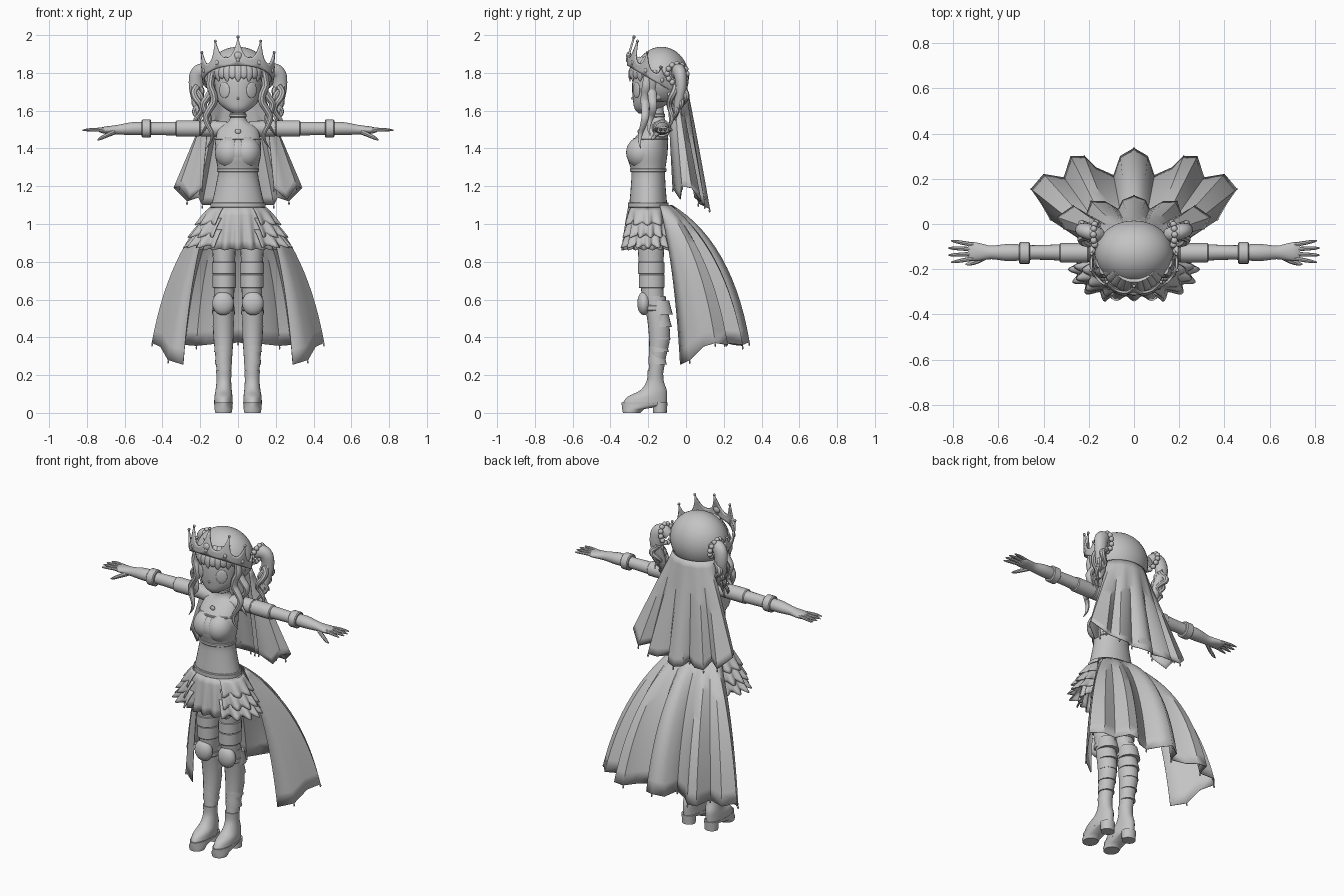
import bpy, bmesh, math
from math import sin, cos, pi, radians
from mathutils import Vector, Matrix

cube = bpy.data.objects.get("Cube")
if cube:
    bpy.data.objects.remove(cube, do_unlink=True)

grey = bpy.data.materials.new("plain grey")
grey.use_nodes = True
grey.diffuse_color = (.55, .55, .55, 1)
grey.node_tree.nodes["Principled BSDF"].inputs["Base Color"].default_value = grey.diffuse_color
X, Y, Z = Vector((1, 0, 0)), Vector((0, 1, 0)), Vector((0, 0, 1))
made = []


def finish(name, bm, mirror=False, solid=0):
    """Turn a bmesh into an object with optional mirror and thickness."""
    bmesh.ops.recalc_face_normals(bm, faces=bm.faces)
    mesh = bpy.data.meshes.new(name)
    bm.to_mesh(mesh)
    bm.free()
    mesh.materials.append(grey)
    obj = bpy.data.objects.new(name, mesh)
    bpy.context.collection.objects.link(obj)
    if mirror:
        obj.modifiers.new("mirror", 'MIRROR')
    if solid:
        thick = obj.modifiers.new("thickness", 'SOLIDIFY')
        thick.thickness, thick.offset = solid, 0
    made.append(obj)


def sheet(name, rows, closed=False, cap=False, mirror=False, solid=0):
    """Skin a grid of points."""
    bm = bmesh.new()
    grid = [[bm.verts.new(p) for p in row] for row in rows]
    n = len(grid[0])
    for a, b in zip(grid, grid[1:]):
        for i in range(n if closed else n - 1):
            j = (i + 1) % n
            bm.faces.new((a[i], a[j], b[j], b[i]))
    if cap:
        bm.faces.new(grid[0])
        bm.faces.new(grid[-1])
    finish(name, bm, mirror, solid)


def spline(points, sub):
    p = [Vector(q) for q in points]
    out = []
    for i in range(len(p) - 1):
        a, b, c, d = p[max(i - 1, 0)], p[i], p[i + 1], p[min(i + 2, len(p) - 1)]
        for k in range(sub):
            t = k / sub
            out.append((b * 2 + (c - a) * t + (a * 2 - b * 5 + c * 4 - d) * t * t
                        + (b * 3 - a - c * 3 + d) * t ** 3) / 2)
    return out + [p[-1]]


def sweep(name, points, axis=None, ref=X, n=20, sub=4, mirror=False):
    """Elliptical rings (x, y, z, radius along ref, other radius) along a path."""
    pts = spline(points, sub)
    rows = []
    for i, p in enumerate(pts):
        ahead, behind = pts[min(i + 1, len(pts) - 1)], pts[max(i - 1, 0)]
        t = axis or (Vector(ahead[:3]) - Vector(behind[:3])).normalized()
        u = (ref - t * ref.dot(t)).normalized()
        v = t.cross(u)
        ra, rb = max(p[3], .001), max(p[4], .001)
        rows.append([Vector(p[:3]) + u * ra * cos(k * 2 * pi / n) + v * rb * sin(k * 2 * pi / n)
                     for k in range(n)])
    sheet(name, rows, True, True, mirror)


def balls(name, places, size, mirror=False, turn=0, seg=16):
    """Ellipsoids of one size at several places."""
    bm = bmesh.new()
    for place in places:
        m = Matrix.Translation(place) @ Matrix.Rotation(turn, 4, 'Z') @ Matrix.Diagonal((*size, 1))
        bmesh.ops.create_uvsphere(bm, u_segments=seg, v_segments=seg // 2 + 2, radius=1, matrix=m)
    finish(name, bm, mirror)


def band(name, x, y, z, rx, ry, h, mirror=False):
    e = .004
    sweep(name, [(x, y, z, rx - e, ry - e), (x, y, z + e, rx, ry), (x, y, z + h - e, rx, ry),
                 (x, y, z + h, rx - e, ry - e)], Z, sub=1, n=28, mirror=mirror)


# Head, hair and face
sweep("head", [(0, -.228, 1.585, .025, .022), (0, -.207, 1.61, .068, .065), (0, -.18, 1.65, .107, .1),
               (0, -.165, 1.71, .12, .12), (0, -.155, 1.78, .125, .125), (0, -.15, 1.86, .1, .1)], Z, n=32)
hair = bmesh.new()
shape = Matrix.Translation((0, -.13, 1.775)) @ Matrix.Diagonal((.17, .142, .16, 1))
bmesh.ops.create_uvsphere(hair, u_segments=48, v_segments=32, radius=1, matrix=shape)
gone = [f for f in hair.faces if (c := f.calc_center_median()).z < 1.65 or (c.y < -.19 and c.z < 1.79)]
bmesh.ops.delete(hair, geom=gone, context='FACES')
finish("hair_cap", hair, solid=.006)
for i in range(-5, 6):
    a = i * radians(13)
    s, c = sin(a), cos(a)
    tip = 1.755 + .014 * (i % 2)
    sweep("fringe_lock", [(.1 * s, -.15 - .1 * c, 1.88, .02, .01), (.135 * s, -.16 - .13 * c, 1.82, .022, .01),
                          (.137 * s, -.16 - .137 * c, 1.785, .02, .008), (.13 * s, -.16 - .136 * c, tip, .004, .002)],
          ref=Vector((c, s, 0)), n=10)
balls("ears", [(.125, -.15, 1.69)], (.015, .028, .035), True)
balls("eyes", [(.072, -.262, 1.708)], (.032, .008, .042), True, radians(32), 24)
balls("nose", [(0, -.283, 1.665)], (.006, .008, .007))
balls("mouth", [(0, -.267, 1.632)], (.012, .004, .003))

# Long wavy locks beside the face
for k, (x0, y0, y1, low) in enumerate([(.135, -.2, -.24, 1.4), (.15, -.17, -.19, 1.47)]):
    path = []
    for i in range(11):
        t = i / 10
        wave = .02 * sin(t * 13 + k) * min(1, t * 3)
        r = .023 * (1 - t ** 3) + .002
        path.append((x0 + .025 * t + wave, y0 + (y1 - y0) * t + .012 * cos(t * 11) * t,
                     1.81 + (low - 1.81) * t, r * .8, r))
    sweep("face_lock", path, n=10, mirror=True)

# Side ponytails and beaded ties
sweep("ponytail", [(.15, -.05, 1.79, .03, .03), (.185, -.04, 1.81, .035, .04), (.214, -.03, 1.79, .034, .042),
                   (.222, -.025, 1.73, .03, .038), (.212, -.035, 1.66, .026, .034), (.2, -.05, 1.6, .018, .028),
                   (.2, -.06, 1.55, .003, .003)], ref=Y, mirror=True)
for k in range(4):
    path = []
    for i in range(9):
        t = i / 8
        r = .016 * (1 - t ** 2) + .002
        path.append((.215 + .02 * sin(t * 10 + k * 1.6) - .005 * t, -.065 + .022 * k + .012 * cos(t * 9 + k) - .03 * t,
                     1.73 - (.25 - .03 * k) * t, r, r))
    sweep("ponytail_strand", path, n=8, mirror=True)
balls("tie_beads", [(.168 + .012 * cos(a), -.047 + .052 * sin(a), 1.795 + .052 * cos(a))
                    for a in (k * pi / 6 for k in range(12))], (.015, .015, .015), True, seg=10)

# Crown: tilted band whose front half rises into spikes
rows = [[], [], [], [], []]
gems, tips = [], []


def crown_point(a, h):
    s, c = sin(a), cos(a)
    flare = 1 + .8 * h
    lean = .3 * max(0, h - .04)
    return (.183 * s * flare, -.17 - .138 * c + lean * c, 1.758 + .082 * c + h)


for k in range(180):
    deg = k * 2 - 180
    nearest = max(-3, min(3, round(deg / 36)))
    near = max(0, 1 - abs(deg - nearest * 36) / 18)
    peak = .105 * cos(radians(nearest * 20))
    top = .045 + peak * near ** 2.6 if abs(deg) < 126 else .03
    for j, row in enumerate(rows):
        row.append(crown_point(radians(deg), top * j / 4))
    if near == 1:
        tips.append(rows[-1][-1])
        gems.append(crown_point(radians(deg), .03))
sheet("crown", rows, True, solid=.01)
balls("crown_tips", tips, (.008, .008, .008), seg=8)
balls("crown_gems", gems, (.011, .011, .014), seg=10)
balls("crown_centre_gem", [(0, -.303, 1.89)], (.022, .014, .022))

# Torso
sweep("torso", [(0, -.2, 1.04, .15, .1), (0, -.2, 1.1, .14, .1), (0, -.2, 1.2, .118, .092),
                (0, -.2, 1.28, .106, .09), (0, -.205, 1.37, .122, .107), (0, -.185, 1.45, .118, .09),
                (0, -.158, 1.51, .1, .065), (0, -.153, 1.54, .055, .048), (0, -.155, 1.57, .04, .04),
                (0, -.16, 1.63, .04, .04)], Z, n=32)
balls("bust", [(.044, -.235, 1.378)], (.078, .082, .085), True, seg=32)
balls("bust_centre", [(0, -.24, 1.378)], (.07, .075, .08), seg=24)
band("underbust_band", 0, -.2, 1.275, .112, .097, .02)
band("bodice_edge", 0, -.187, 1.445, .121, .094, .01)
band("belt", 0, -.2, 1.085, .145, .108, .03)
band("choker", 0, -.156, 1.565, .045, .045, .02)
balls("pendant", [(0, -.248, 1.49)], (.016, .008, .014))

# Arms, sleeves and hands
sweep("arm", [(.06, -.14, 1.5, .05, .045), (.13, -.132, 1.505, .042, .042), (.22, -.128, 1.505, .038, .038),
              (.34, -.126, 1.505, .035, .036), (.45, -.126, 1.505, .032, .034), (.55, -.126, 1.505, .038, .035),
              (.63, -.126, 1.5, .03, .026), (.67, -.124, 1.498, .036, .022), (.71, -.122, 1.497, .042, .018),
              (.735, -.122, 1.496, .038, .01)], X, Y, mirror=True)


def sleeve(name, x0, x1, r):
    sweep(name, [(x0, -.128, 1.505, r - .006, r - .006), (x0 + .005, -.128, 1.505, r, r),
                 (x1 - .005, -.128, 1.505, r, r), (x1, -.128, 1.505, r - .006, r - .006)],
          X, Y, n=24, sub=1, mirror=True)


sleeve("upper_sleeve", .12, .2, .042)
sleeve("puff_sleeve", .2, .33, .043)
sleeve("wrist_cuff", .46, .51, .048)
for k in range(4):
    y, reach = -.152 + .02 * k, .79 + .012 * (k in (1, 2))
    splay = (k - 1.5) * .006
    sweep("finger", [(.71, y, 1.5, .01, .01), (.76, y + splay, 1.5, .009, .009),
                     (reach, y + splay * 1.6, 1.498, .007, .007), (reach + .02, y + splay * 2, 1.496, .003, .003)],
          X, Y, n=8, mirror=True)
sweep("thumb", [(.65, -.14, 1.49, .016, .016), (.69, -.162, 1.472, .013, .013),
                (.725, -.174, 1.455, .01, .01), (.745, -.178, 1.446, .003, .003)], X, Y, n=8, mirror=True)


def ruffle(name, z0, z1, r0, r1, start, end, pleats, wave):
    """Pleated strip around the hips; angles run from the front."""
    count = pleats * 10
    rows = []
    for j in range(6):
        t = j / 5
        row = []
        for i in range(count + 1):
            a = radians(start + (end - start) * i / count)
            w = wave * t * cos(i * pi / 5)
            rx, ry = (r0[k] + (r1[k] - r0[k]) * t ** .8 + w for k in (0, 1))
            row.append((rx * sin(a), -.2 - ry * cos(a), z0 + (z1 - z0) * t - w * .4))
        rows.append(row)
    sheet(name, rows, mirror=True, solid=.005)


# Short skirt and its side tiers
ruffle("pleated_skirt", 1.09, .865, (.14, .104), (.2, .13), 0, 180, 9, .01)
ruffle("upper_tier", 1.085, 1.0, (.15, .11), (.215, .13), 32, 145, 4, .014)
ruffle("middle_tier", 1.03, .935, (.175, .115), (.25, .138), 30, 138, 5, .017)
ruffle("lower_tier", .97, .88, (.195, .12), (.272, .142), 26, 132, 5, .018)


def drape(name, hem, centre, rx, ry, z, sweep_angle, back, side):
    """Folded cloth to a zigzag hem; back and side give each bulge's reach and fall."""
    rows = [[] for j in range(15)]
    for i, h in enumerate(hem):
        u = i / (len(hem) - 1)
        a = radians(sweep_angle) * u
        p0, p2 = Vector((rx * sin(a), centre + ry * cos(a), z)), Vector(h)
        reach, fall = (b + (s - b) * u for b, s in zip(back, side))
        p1 = p0 + Vector(((p2.x - p0.x) * reach, (p2.y - p0.y) * reach, (p2.z - p0.z) * fall))
        for j, row in enumerate(rows):
            t = j / 14
            row.append(p0 * (1 - t) ** 2 + p1 * 2 * t * (1 - t) + p2 * t * t)
    sheet(name, rows, mirror=True, solid=.004)
    balls(name + "_beads", [Vector(h) - Z * .01 for h in hem[::2]], (.005, .005, .01), True, seg=6)


drape("train", [(0, .335, .375), (.06, .3, .36), (.09, .215, .37), (.17, .25, .36), (.22, .3, .355),
                (.28, .3, .36), (.31, .205, .37), (.4, .22, .36), (.455, .155, .37), (.41, .09, .35),
                (.37, .02, .28), (.29, -.03, .255)], -.16, .145, .085, 1.1, 76, (.78, .27), (.72, .36))
drape("veil", [(0, .125, 1.08), (.05, .105, 1.09), (.07, .065, 1.11), (.13, .1, 1.1), (.19, .1, 1.1),
               (.21, .045, 1.14), (.27, .08, 1.12), (.34, .03, 1.19), (.31, -.02, 1.2), (.26, -.03, 1.13),
               (.19, -.07, 1.19)], -.115, .145, .125, 1.7, 82, (.5, .47), (.5, .5))

# Legs and leg armour
sweep("thigh", [(.075, -.185, .95, .068, .075), (.074, -.185, .8, .058, .066), (.073, -.18, .67, .055, .06),
                (.076, -.17, .56, .05, .055)], Z, mirror=True)
band("thigh_guard", .073, -.182, .66, .062, .068, .075, True)
band("stocking_top", .074, -.184, .735, .064, .07, .065, True)
sweep("shin", [(.077, -.168, .62, .052, .06), (.078, -.15, .5, .055, .056), (.077, -.14, .4, .053, .056),
               (.075, -.152, .28, .043, .043), (.075, -.163, .18, .036, .038)], Z, mirror=True)
for i in range(5):
    z, r = .52 - .066 * i, .06 - .004 * i
    y = -.138 - .002 * i * i * .5
    sweep("calf_plate", [(.077, y - .004, z + .075, r - .007, r - .007), (.077, y, z + .03, r - .001, r),
                         (.077, y + .004, z, r + .001, r + .005)], Z, sub=2, mirror=True)
balls("knee_pad", [(.079, -.222, .58)], (.057, .036, .063), True, seg=24)
band("knee_strap", .077, -.165, .54, .056, .062, .03, True)

# Platform boots with a raised arch and a separate heel
sweep("boot", [(.075, -.163, .225, .041, .042), (.075, -.163, .17, .039, .045), (.076, -.172, .12, .043, .07),
               (.077, -.205, .085, .048, .105), (.077, -.22, .045, .049, .118)], Z, n=24, mirror=True)
sweep("sole", [(.077, -.288, 0, .043, .046), (.077, -.28, .02, .047, .058), (.077, -.222, .04, .048, .118),
               (.077, -.22, .055, .05, .121)], Z, n=28, sub=1, mirror=True)
sweep("heel", [(.077, -.138, 0, .04, .036), (.077, -.138, .055, .043, .04)], Z, n=16, mirror=True)

# Smooth shading with crisp folds
bpy.ops.object.select_all(action='DESELECT')
for obj in made:
    obj.select_set(True)
bpy.context.view_layer.objects.active = made[0]
bpy.ops.object.shade_smooth_by_angle(angle=radians(38))
